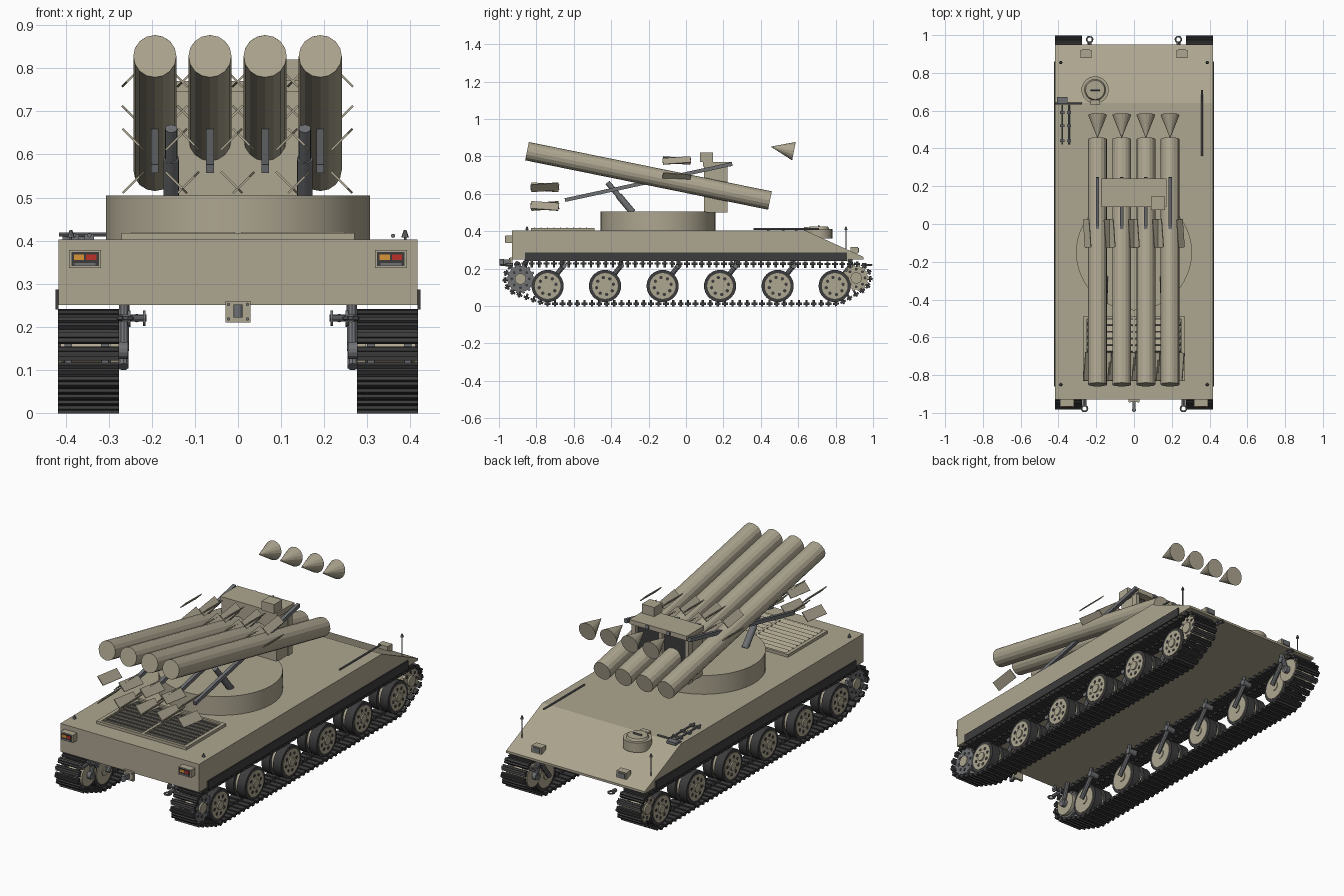
import bpy, bmesh, math
from mathutils import Vector, Matrix, Euler, geometry

if "Cube" in bpy.data.objects:
    bpy.data.objects.remove(bpy.data.objects["Cube"])


def material(name, rgb):
    m = bpy.data.materials.new(name)
    m.diffuse_color = (*rgb, 1)
    m.use_nodes = True
    m.node_tree.nodes["Principled BSDF"].inputs["Base Color"].default_value = m.diffuse_color
    return m


TAN = material("tan_paint", (0.42, 0.38, 0.28))
DARK = material("dark_rubber", (0.045, 0.045, 0.045))
STEEL = material("steel", (0.16, 0.165, 0.175))
RED = material("red_lens", (0.5, 0.03, 0.02))
ORANGE = material("orange_lens", (0.7, 0.3, 0.04))
parts = {}


def part(name, mat):
    """Mesh under construction for a named part."""
    if name not in parts:
        parts[name] = (bmesh.new(), mat)
    return parts[name][0]


def box(name, mat, c, size, rot=(0, 0, 0)):
    m = Matrix.Translation(c) @ Euler(rot).to_matrix().to_4x4() @ Matrix.Diagonal((*size, 1))
    bmesh.ops.create_cube(part(name, mat), size=1, matrix=m)


def cyl(name, mat, a, b, r, r2=None, n=16):
    a, b = Vector(a), Vector(b)
    d = b - a
    m = Matrix.Translation((a + b) / 2) @ d.to_track_quat('Z', 'Y').to_matrix().to_4x4()
    bmesh.ops.create_cone(part(name, mat), cap_ends=True, segments=n, radius1=r,
                          radius2=r if r2 is None else r2, depth=d.length, matrix=m)


def disc(name, mat, x0, x1, y, z, r, n=24):
    cyl(name, mat, (x0, y, z), (x1, y, z), r, n=n)


def prism(name, mat, profile, hx):
    """Extrude a (y, z) profile across x from -hx to hx."""
    bm = part(name, mat)
    f = bm.faces.new([bm.verts.new((-hx, y, z)) for y, z in profile])
    g = bmesh.ops.extrude_face_region(bm, geom=[f])['geom']
    bmesh.ops.translate(bm, vec=(2 * hx, 0, 0), verts=[v for v in g if isinstance(v, bmesh.types.BMVert)])


# Hull with sloped nose
prism("hull", TAN, [(-.93, .25), (-.93, .403), (.64, .403), (.95, .262), (.95, .25)], .417)

# Turret ring
cyl("turret_base", TAN, (0, -.15, .40), (0, -.15, .505), .307, n=48)

# Launcher pedestal: walls, roof, dark rear panels, sight box
box("pedestal", TAN, (0, .145, .63), (.33, .1, .26))
box("pedestal", TAN, (0, .165, .758), (.345, .15, .025))
for x in (-.16, 0, .16):
    box("pedestal", TAN, (x, .205, .63), (.022, .035, .26))
for x in (-.08, .08):
    box("pedestal_panels", DARK, (x, .199, .64), (.13, .01, .2))
box("sight_box", TAN, (.127, .11, .795), (.075, .07, .05))

# Missiles, launch rails, detached nose cones and fins
PITCH = math.radians(11.5)
for mx in (-.193, -.065, .063, .191):
    cyl("missiles", TAN, (mx, .449, .564), (mx, -.85, .828), .05)
    cyl("nose_cones", TAN, (mx, .577, .828), (mx, .453, .852), .05, 0)
    box("launch_rails", STEEL, (mx, -.2, .663), (.018, .915, .02), (PITCH * 1.06, 0, 0))
    for sx in (-1, 1):
        for sz in (-1, 1):
            t = PITCH * .5 * sx * sz
            roll = sx * sz * math.pi / 4
            box("rear_fins", TAN, (mx + sx * .05, -.755, .585 + sz * .05), (.005, .15, .055), (t, roll, 0))
            box("middle_fins", TAN, (mx + sx * .055, -.05, .735 + sz * .043), (.005, .15, .045), (t, -roll, 0))

# Elevation rams
for s in (-1, 1):
    cyl("elevation_rams", STEEL, (s * .155, -.285, .50), (s * .155, -.36, .59), .018)
    cyl("elevation_rams", STEEL, (s * .155, -.36, .59), (s * .155, -.42, .66), .014)

# Engine grille: frame and tilted louvres in two columns
for s in (-1, 1):
    box("engine_grille_frame", TAN, (s * .26, -.66, .409), (.02, .34, .018))
    box("engine_grille_frame", TAN, (0, -.66 + s * .163, .409), (.53, .014, .018))
    for i in range(9):
        box("engine_louvres", TAN, (s * .127, -.80 + i * .035, .413), (.24, .03, .004), (math.radians(-22), 0, 0))
box("engine_grille_frame", TAN, (0, -.66, .409), (.016, .32, .018))
box("engine_grille_bed", DARK, (0, -.66, .404), (.51, .32, .006))

# Driver hatch
cyl("driver_hatch", TAN, (-.206, .71, .36), (-.206, .71, .412), .072, n=32)
cyl("driver_hatch", TAN, (-.206, .71, .412), (-.206, .71, .424), .056, .05, n=32)
box("driver_hatch", TAN, (-.206, .643, .413), (.05, .025, .018))
cyl("hatch_handle", STEEL, (-.23, .71, .428), (-.18, .71, .428), .005, n=8)

# Stowed tools on the deck
for x in (-.38, -.345):
    cyl("deck_tools", STEEL, (x, .42, .412), (x, .63, .412), .005, n=8)
    for y in (.44, .52, .59):
        box("deck_tools", STEEL, (x, y, .408), (.022, .014, .014))
box("deck_tools", STEEL, (-.38, .655, .41), (.055, .035, .014))
cyl("deck_tools", STEEL, (-.415, .637, .414), (-.275, .637, .414), .005, n=8)
cyl("deck_tools", STEEL, (.36, .36, .411), (.36, .71, .411), .005, n=8)

# Hitch at the back
box("tow_hitch", TAN, (0, -.935, .235), (.058, .014, .05))
box("tow_hitch_hook", STEEL, (0, -.96, .235), (.014, .05, .025))
cyl("tow_hitch_hook", STEEL, (0, -.985, .222), (0, -.985, .252), .011, n=12)
for x in (-.022, .022):
    for z in (.218, .252):
        cyl("tow_hitch_hook", STEEL, (x, -.94, z), (x, -.946, z), .004, n=6)

# Centre line of the track: hull of the circles it wraps
WHEEL_Y = [-.74, -.433, -.125, .182, .49, .795]
circles = [(-.885, .145, .083), (.91, .15, .075), (WHEEL_Y[0], .107, .095), (WHEEL_Y[-1], .107, .095)]
pts = [(cy + r * math.cos(a * math.pi / 36), cz + r * math.sin(a * math.pi / 36))
       for cy, cz, r in circles for a in range(72)]
loop = [Vector(pts[i]) for i in geometry.convex_hull_2d(pts)]
edges = [(p, loop[(i + 1) % len(loop)]) for i, p in enumerate(loop)]
total = sum((b - a).length for a, b in edges)
mid = Vector((0, .12))


def along(dist):
    dist %= total
    for a, b in edges:
        L = (b - a).length
        if dist <= L:
            return a + (b - a) * (dist / L)
        dist -= L
    return loop[0]


SHOES = 104
for s in (-1, 1):
    side = "left" if s < 0 else "right"
    tx = s * .347
    # Track shoes with grousers and guide teeth
    for i in range(SHOES):
        d = i * total / SHOES
        p, q = along(d), along(d + .004)
        t = (q - along(d - .004)).normalized()
        n = Vector((t.y, -t.x))
        if n.dot(p - mid) < 0:
            n = -n
        ang = math.atan2(t.y, t.x)
        for off, w, l, h in ((0, .142, .031, .012), (.009, .142, .012, .009), (-.013, .014, .012, .016)):
            c = p + n * off
            box(side + "_track", DARK, (tx, c.x, c.y), (w, l, h), (ang, 0, 0))
    # Road wheels: paired tyres, discs, hubs, holes
    for y in WHEEL_Y:
        z = .107
        for x0, x1 in ((.288, .336), (.358, .406)):
            disc(side + "_tyres", DARK, s * x0, s * x1, y, z, .086, 32)
        disc(side + "_wheel_discs", TAN, s * .284, s * .409, y, z, .069, 32)
        disc(side + "_wheel_hubs", TAN, s * .28, s * .416, y, z, .024, 16)
        for k in range(8):
            a = k * math.pi / 4 + .2
            disc(side + "_wheel_holes", DARK, s * .405, s * .4105, y + .046 * math.cos(a), z + .046 * math.sin(a), .009, 10)
        # Swing arm and pivot
        cyl(side + "_swing_arms", STEEL, (s * .266, y, z), (s * .266, y + .085, .215), .013, n=10)
        disc(side + "_swing_arms", STEEL, s * .25, s * .30, y + .085, .215, .016, 12)
        cyl(side + "_swing_arms", STEEL, (s * .262, y + .085, .215), (s * .262, y + .085, .255), .01, n=8)
    # Drive sprocket at the back, idler at the front
    for y, z, r, mat, nm in ((-.885, .145, .07, STEEL, "_sprocket"), (.91, .15, .062, TAN, "_idler")):
        for x0, x1 in ((.30, .318), (.385, .403)):
            disc(side + nm, mat, s * x0, s * x1, y, z, r, 32)
            for k in range(14):
                a = k * math.tau / 14
                box(side + nm, mat, (s * (x0 + x1) / 2, y + r * math.cos(a), z + r * math.sin(a)), (.016, .018, .014), (a, 0, 0))
        disc(side + nm + "_hub", TAN, s * .285, s * .412, y, z, .03, 20)
        disc(side + nm + "_inner_disc", TAN, s * .276, s * .296, y, z, .062, 28)
        for k in range(8):
            a = k * math.pi / 4
            disc(side + nm + "_holes", DARK, s * .40, s * .405, y + .047 * math.cos(a), z + .047 * math.sin(a), .008, 10)
        disc(side + "_axles", STEEL, s * .255, s * .30, y, z, .02, 14)
        cyl(side + "_axles", STEEL, (s * .265, y, z), (s * .265, y * .96, .25), .012, n=10)
    # Tow shackles
    for x, y0, y1 in ((.235, .94, .965), (.262, -.925, -.965)):
        cyl("tow_shackles", STEEL, (s * x, y0, .22), (s * x, y1, .22), .01, n=8)
        for k in range(10):
            a, b = k * math.tau / 10, (k + 1) * math.tau / 10
            c = y1 + math.copysign(.012, y1)
            cyl("tow_shackles", STEEL, (s * x + .016 * math.cos(a), c + .016 * math.sin(a), .22),
                (s * x + .016 * math.cos(b), c + .016 * math.sin(b), .22), .005, n=6)
    cyl("tow_shackles", STEEL, (s * .212, -.9, .22), (s * .28, -.9, .22), .008, n=10)
    for x in (.215, .25):
        disc("tow_shackles", STEEL, s * x, s * (x + .006), -.9, .22, .018, 12)
    # Dark rubber side skirt
    box(side + "_skirt", DARK, (s * .42, 0, .263), (.007, 1.72, .046))
    # Headlights on the nose
    box("headlights", TAN, (s * .255, .90, .298), (.058, .04, .036))
    box("headlight_lenses", STEEL, (s * .255, .921, .298), (.042, .006, .024))
    # Tail lights
    box("tail_light_housings", TAN, (s * .355, -.947, .357), (.075, .036, .042))
    box("tail_light_faces", DARK, (s * .355, -.965, .357), (.064, .004, .033))
    box("orange_lenses", ORANGE, (s * .355 - .014, -.967, .361), (.024, .004, .013))
    box("red_lenses", RED, (s * .355 + .014, -.967, .361), (.024, .004, .013))
    box("tail_light_bars", STEEL, (s * .355, -.967, .345), (.048, .004, .006))
    # Corner markers
    for y, z in ((-.85, .402), (.855, .302)):
        top = .425
        cyl("corner_markers", STEEL, (s * .388, y, z), (s * .388, y, top - .012), .003, n=6)
        cyl("corner_markers", STEEL, (s * .388, y, top - .018), (s * .388, y, top), .009, .003, n=8)

# Turn every part into an object
for name, (bm, mat) in parts.items():
    bmesh.ops.recalc_face_normals(bm, faces=bm.faces)
    me = bpy.data.meshes.new(name)
    bm.to_mesh(me)
    bm.free()
    me.materials.append(mat)
    ob = bpy.data.objects.new(name, me)
    bpy.context.collection.objects.link(ob)
    if any(k in name for k in ("tyres", "wheel", "turret", "ram", "hatch")):
        bpy.context.view_layer.objects.active = ob
        ob.select_set(True)
        bpy.ops.object.shade_smooth_by_angle(angle=math.radians(30))
        ob.select_set(False)
